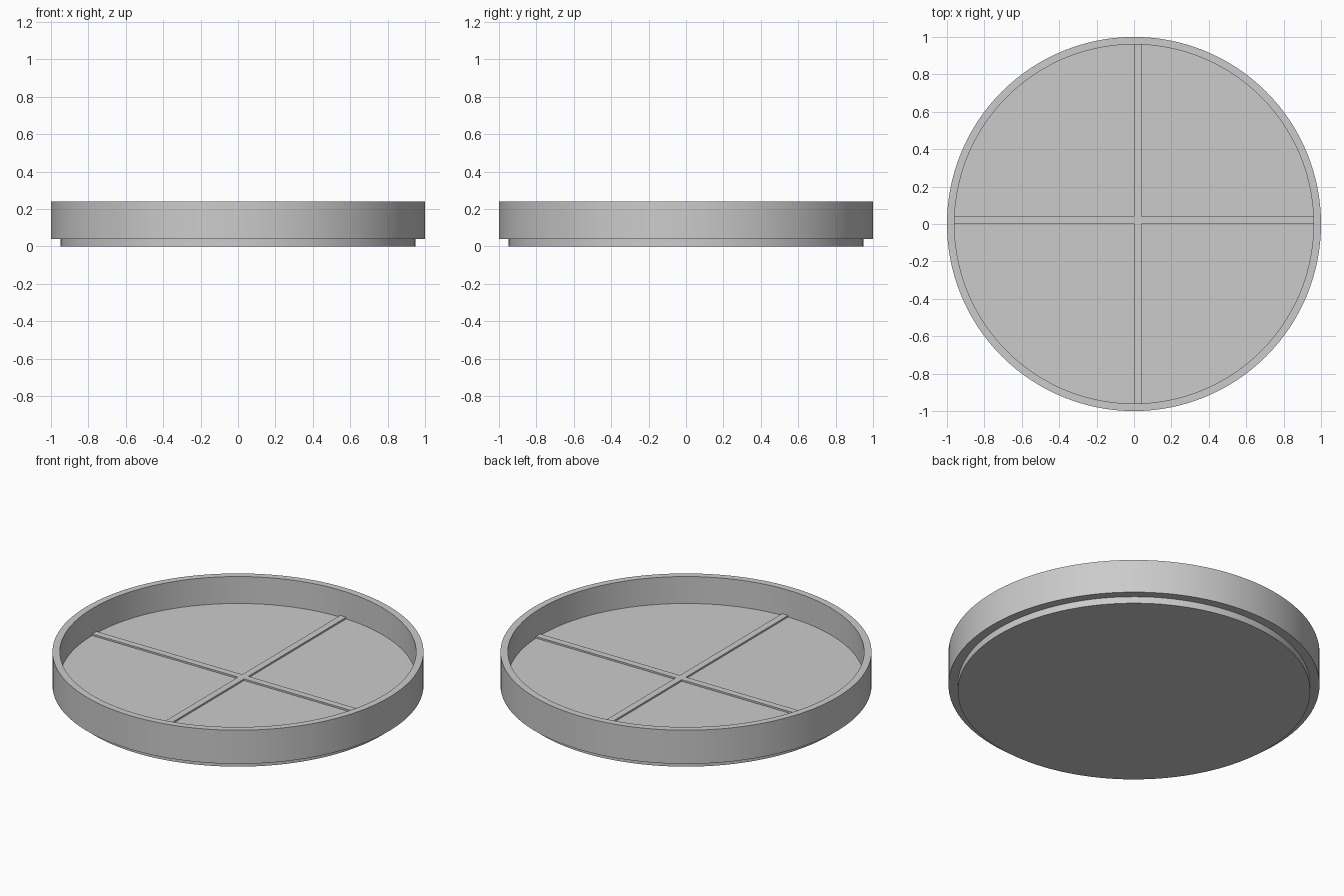
import bpy, bmesh, math

if "Cube" in bpy.data.objects:
    bpy.data.objects.remove(bpy.data.objects["Cube"])

SEGMENTS = 128

grey = bpy.data.materials.new("plain grey")
grey.diffuse_color = (0.6, 0.6, 0.6, 1)
grey.use_nodes = True
grey.node_tree.nodes["Principled BSDF"].inputs["Base Color"].default_value = grey.diffuse_color


def finish(name, bm):
    bmesh.ops.recalc_face_normals(bm, faces=bm.faces)
    mesh = bpy.data.meshes.new(name)
    bm.to_mesh(mesh)
    bm.free()
    mesh.materials.append(grey)
    obj = bpy.data.objects.new(name, mesh)
    bpy.context.collection.objects.link(obj)
    return obj


def lathe(name, profile):
    """Spin a (radius, height) profile into a closed solid with end caps."""
    bm = bmesh.new()
    rings = []
    for r, z in profile:
        rings.append([bm.verts.new((r * math.cos(2 * math.pi * i / SEGMENTS),
                                    r * math.sin(2 * math.pi * i / SEGMENTS), z))
                      for i in range(SEGMENTS)])
    for a, b in zip(rings, rings[1:]):
        for i in range(SEGMENTS):
            j = (i + 1) % SEGMENTS
            bm.faces.new((a[i], a[j], b[j], b[i]))
    bm.faces.new(rings[0])
    bm.faces.new(rings[-1])
    obj = finish(name, bm)
    bpy.context.view_layer.objects.active = obj
    obj.select_set(True)
    bpy.ops.object.shade_smooth_by_angle(angle=math.radians(30))
    obj.select_set(False)


def box(name, low, high):
    bm = bmesh.new()
    bmesh.ops.create_cube(bm, size=1)
    for v in bm.verts:
        v.co = [high[k] if v.co[k] > 0 else low[k] for k in range(3)]
    finish(name, bm)


# Shallow round tray: stepped foot, outer wall, rim, inner wall and floor
lathe("tray", [(0.95, 0), (0.95, 0.04), (1, 0.04), (1, 0.24),
               (0.96, 0.24), (0.96, 0.08)])

# Low crossing ribs on the floor, one side of each on the centre line
box("rib_across", (-0.97, 0, 0.07), (0.97, 0.04, 0.09))
box("rib_along", (0, -0.97, 0.07), (0.04, 0.97, 0.09))
